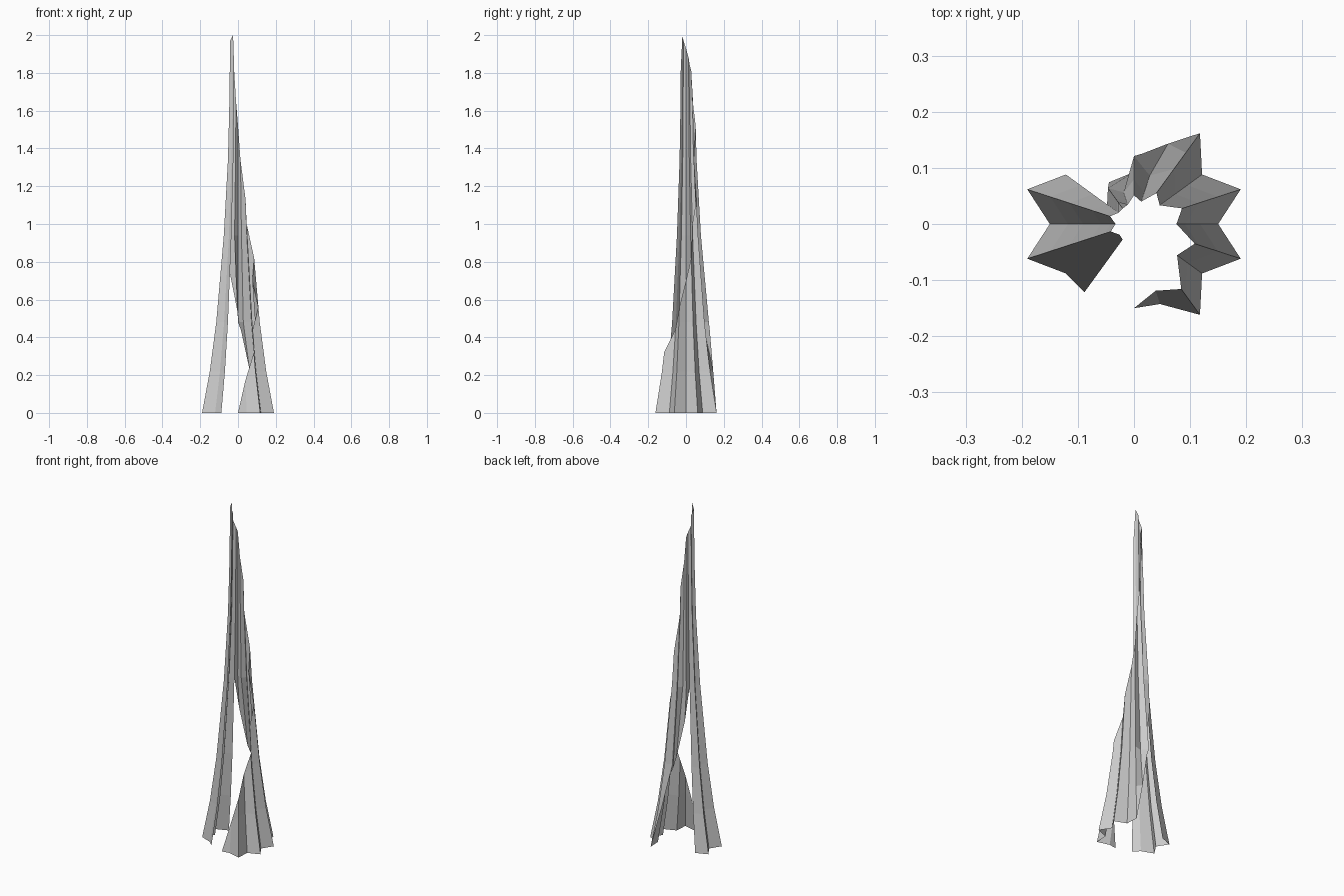
import bpy, bmesh, math

if "Cube" in bpy.data.objects:
    bpy.data.objects.remove(bpy.data.objects["Cube"])

# taper profile of the fluted shell: (height, ridge radius)
PROFILE = [(0, .2), (.22, .157), (.48, .121), (.94, .079),
           (1.34, .056), (1.6, .049), (2.0, .043)]
VALLEY = .75          # groove radius relative to ridge radius
START, STEP = -90, 18  # one column of points every 18 degrees

# torn upper edge: height of every column, from -90 to 234 degrees
TOPS = [0, .17, .32, .44, .56, .70, .82, 1.0, 1.13, 1.34,
        1.52, 1.66, 1.81, 1.84, 1.88, 1.93, 1.97, 2.0, 1.82]

# torn lower edge at the back: column -> (angle, radius ratio, height)
TORN = {72: (67, 1, .23), 90: (83, 1, .44),
        108: (91, .79, .53), 126: (121, .9, .75)}


def radius(z):
    for (z0, r0), (z1, r1) in zip(PROFILE, PROFILE[1:]):
        if z <= z1:
            return r0 + (r1 - r0) * (z - z0) / (z1 - z0)
    return PROFILE[-1][1]


def point(angle, ratio, z):
    a, r = math.radians(angle), radius(z) * ratio
    return (r * math.cos(a), r * math.sin(a), z)


def column(bm, i, top):
    """Points up one flute line; rings outside the torn edges collapse."""
    angle = START + STEP * i
    ratio = VALLEY if i % 2 or i in (0, len(TOPS) - 1) else 1
    low = TORN.get(angle, (angle, ratio, 0))
    verts = {}
    result = []
    for z in [p[0] for p in PROFILE]:
        z = max(low[2], min(z, top))
        if z not in verts:
            a, k = (low[0], low[1]) if z == low[2] else (angle, ratio)
            if angle == 126 and z == top:
                k = VALLEY
            verts[z] = bm.verts.new(point(a, k, z))
        result.append(verts[z])
    # every column ends exactly at its torn top
    if top not in verts:
        result[-1] = bm.verts.new(point(angle, ratio, top))
    return result


# fluted shell made of flat facets between neighbouring columns
bm = bmesh.new()
cols = [column(bm, i, t) for i, t in enumerate(TOPS)]


def join(a, b):
    for j in range(len(PROFILE) - 1):
        ring = []
        for v in (a[j], b[j], b[j + 1], a[j + 1]):
            if v not in ring:
                ring.append(v)
        if len(ring) >= 3:
            bm.faces.new(ring)


for a, b in zip(cols, cols[1:]):
    # the left shard is separate from the back below the torn edge
    if b is cols[13]:
        hole = [cols[12][0]] * 3 + cols[12][3:]
        for j in range(3, len(PROFILE) - 1):
            ring = list(dict.fromkeys((hole[j], b[j], b[j + 1], hole[j + 1])))
            if len(ring) >= 3:
                bm.faces.new(ring)
        bm.faces.new((hole[2], b[3], hole[3]))
    else:
        join(a, b)

mesh = bpy.data.meshes.new("fluted_shell")
bm.to_mesh(mesh)
bm.free()
obj = bpy.data.objects.new("fluted_shell", mesh)
bpy.context.collection.objects.link(obj)
